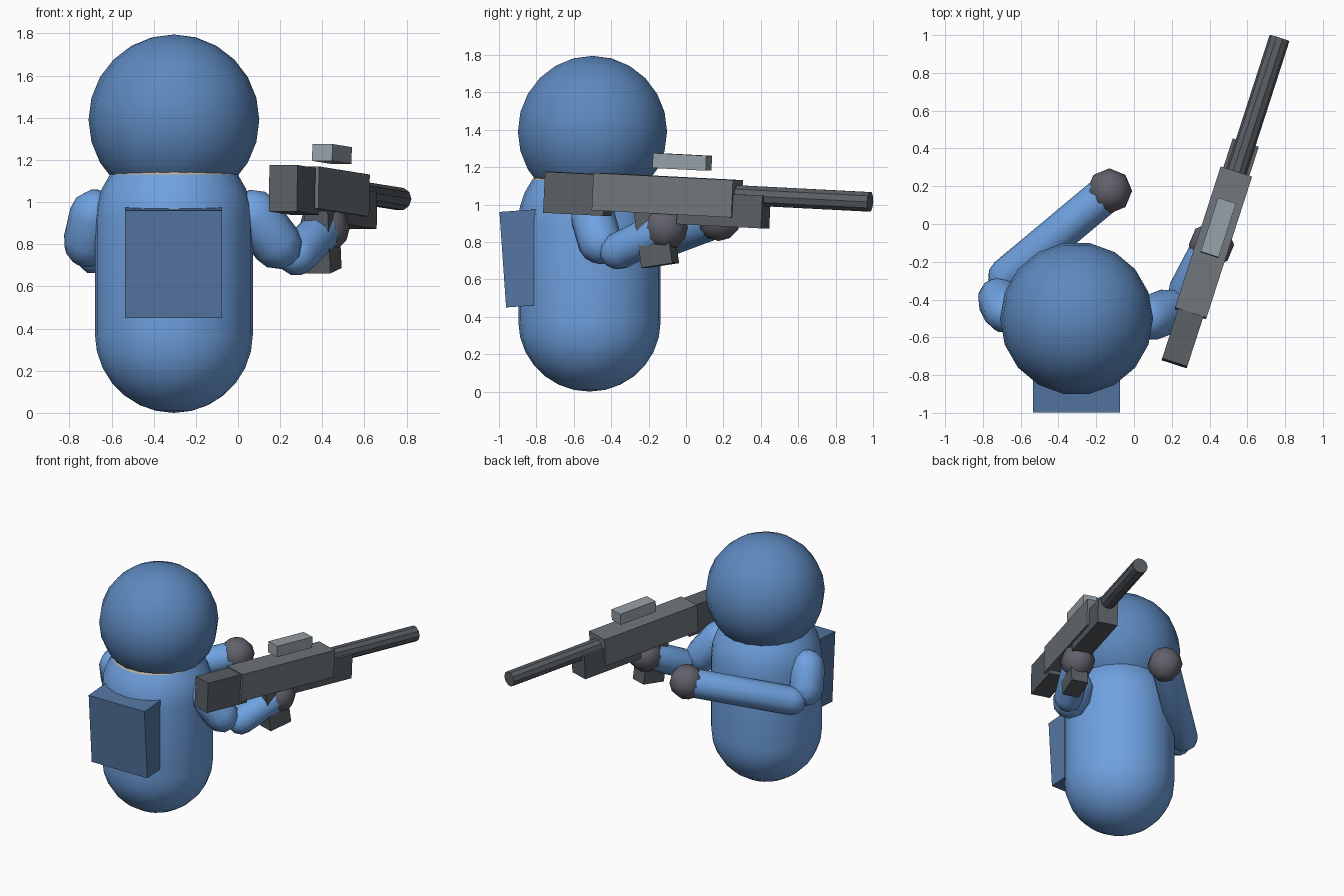
import bpy, bmesh
from math import sin, cos, pi, radians
from mathutils import Vector, Matrix

if "Cube" in bpy.data.objects:
    bpy.data.objects.remove(bpy.data.objects["Cube"])


def material(name, rgb):
    m = bpy.data.materials.new(name)
    m.diffuse_color = (*rgb, 1)
    m.use_nodes = True
    m.node_tree.nodes["Principled BSDF"].inputs["Base Color"].default_value = m.diffuse_color
    return m


SUIT = material("suit_blue", (0.16, 0.36, 0.75))
HELMET = material("helmet_blue", (0.11, 0.25, 0.52))
PACK = material("pack_blue", (0.09, 0.18, 0.36))
SKIN = material("neck_tan", (0.55, 0.42, 0.30))
GLOVE = material("glove_grey", (0.12, 0.12, 0.15))
STEEL = material("steel", (0.16, 0.18, 0.20))
DARK = material("dark_steel", (0.10, 0.115, 0.13))
LIGHT = material("light_steel", (0.30, 0.35, 0.39))


def finish(name, bm, mat, matrix, smooth=False):
    bmesh.ops.recalc_face_normals(bm, faces=bm.faces)
    me = bpy.data.meshes.new(name)
    bm.to_mesh(me)
    bm.free()
    me.materials.append(mat)
    for p in me.polygons:
        p.use_smooth = smooth
    ob = bpy.data.objects.new(name, me)
    ob.matrix_world = matrix
    bpy.context.collection.objects.link(ob)
    return ob


def lathe(name, profile, sides, mat, matrix, smooth=True):
    """Spin (radius, z) points about z."""
    bm = bmesh.new()
    vs = [bm.verts.new((r, 0, z)) for r, z in profile]
    es = [bm.edges.new(p) for p in zip(vs, vs[1:])]
    bmesh.ops.spin(bm, geom=vs + es, cent=(0, 0, 0), axis=(0, 0, 1),
                   angle=2 * pi, steps=sides)
    bmesh.ops.remove_doubles(bm, verts=bm.verts, dist=1e-4)
    return finish(name, bm, mat, matrix, smooth)


def arc(r, z, a0, a1, n):
    angles = [radians(a0 + (a1 - a0) * i / n) for i in range(n + 1)]
    return [(r * cos(a), z + r * sin(a)) for a in angles]


def ball(name, centre, r, sides, rings, mat):
    lathe(name, arc(r, 0, -90, 90, rings), sides, mat, Matrix.Translation(centre))


def capsule(name, a, b, r, mat):
    a, b = Vector(a), Vector(b)
    d = b - a
    rot = d.to_track_quat('Z', 'Y').to_matrix().to_4x4()
    prof = arc(r, 0, -90, 0, 3) + arc(r, d.length, 0, 90, 3)
    lathe(name, prof, 10, mat, Matrix.Translation(a) @ rot)


def box(name, centre, size, mat, parent=Matrix(), tilt=0):
    bm = bmesh.new()
    bmesh.ops.create_cube(bm, size=1)
    bmesh.ops.scale(bm, vec=size, verts=bm.verts)
    finish(name, bm, mat, parent @ Matrix.Translation(centre)
           @ Matrix.Rotation(radians(tilt), 4, 'X'))


# Body: capsule whose upper cap changes to the neck colour
base = Matrix.Translation((-0.304, -0.516, 0)) @ Matrix.Diagonal((1, 1.015, 1, 1))
R, TOP = 0.375, 0.91
lathe("body", arc(R, R, -90, 0, 7) + arc(R, TOP, 0, 36, 3), 24, SUIT, base)
lathe("neck", arc(R, TOP, 36, 90, 4), 24, SKIN, base)
ball("head", (-0.304, -0.5, 1.39), 0.405, 18, 12, HELMET)
box("backpack", (-0.305, -0.84, 0.715), (0.46, 0.28, 0.512), PACK, tilt=4)

# Arms: shoulder, upper arm end, elbow, hand
arms = {
    "right": ((0.08, -0.50, 0.94), (0.185, -0.46, 0.80),
              (0.28, -0.36, 0.75), (0.41, -0.11, 0.877)),
    "left": ((-0.68, -0.46, 0.94), (-0.71, -0.40, 0.81),
             (-0.675, -0.28, 0.755), (-0.13, 0.175, 0.925)),
}
for side, (shoulder, upper, elbow, hand) in arms.items():
    capsule(side + "_upper_arm", shoulder, upper, 0.12, SUIT)
    capsule(side + "_forearm", elbow, hand, 0.10, SUIT)
    ball(side + "_hand", hand, 0.12, 8, 6, GLOVE)

# Rifle, built along local y
gun = (Matrix.Translation((0.42, -0.10, 1.05))
       @ Matrix.Rotation(radians(-17.9), 4, 'Z')
       @ Matrix.Rotation(radians(-2.8), 4, 'X'))
box("rifle_receiver", (0, 0.0, 0), (0.175, 0.785, 0.20), STEEL, gun)
box("rifle_stock", (0, -0.50, -0.017), (0.14, 0.34, 0.22), DARK, gun)
box("rifle_handguard", (0, 0.32, -0.063), (0.145, 0.475, 0.175), DARK, gun)
box("rifle_sight", (0, 0.075, 0.182), (0.10, 0.30, 0.08), LIGHT, gun)
box("rifle_grip", (0, -0.05, -0.23), (0.12, 0.175, 0.30), DARK, gun, tilt=11)
barrel = lathe("rifle_barrel", [(0, 0), (0.055, 0), (0.055, 0.79), (0, 0.79)], 10, DARK,
               gun @ Matrix.Translation((0, 0.35, 0.02)) @ Matrix.Rotation(-pi / 2, 4, 'X'), False)
